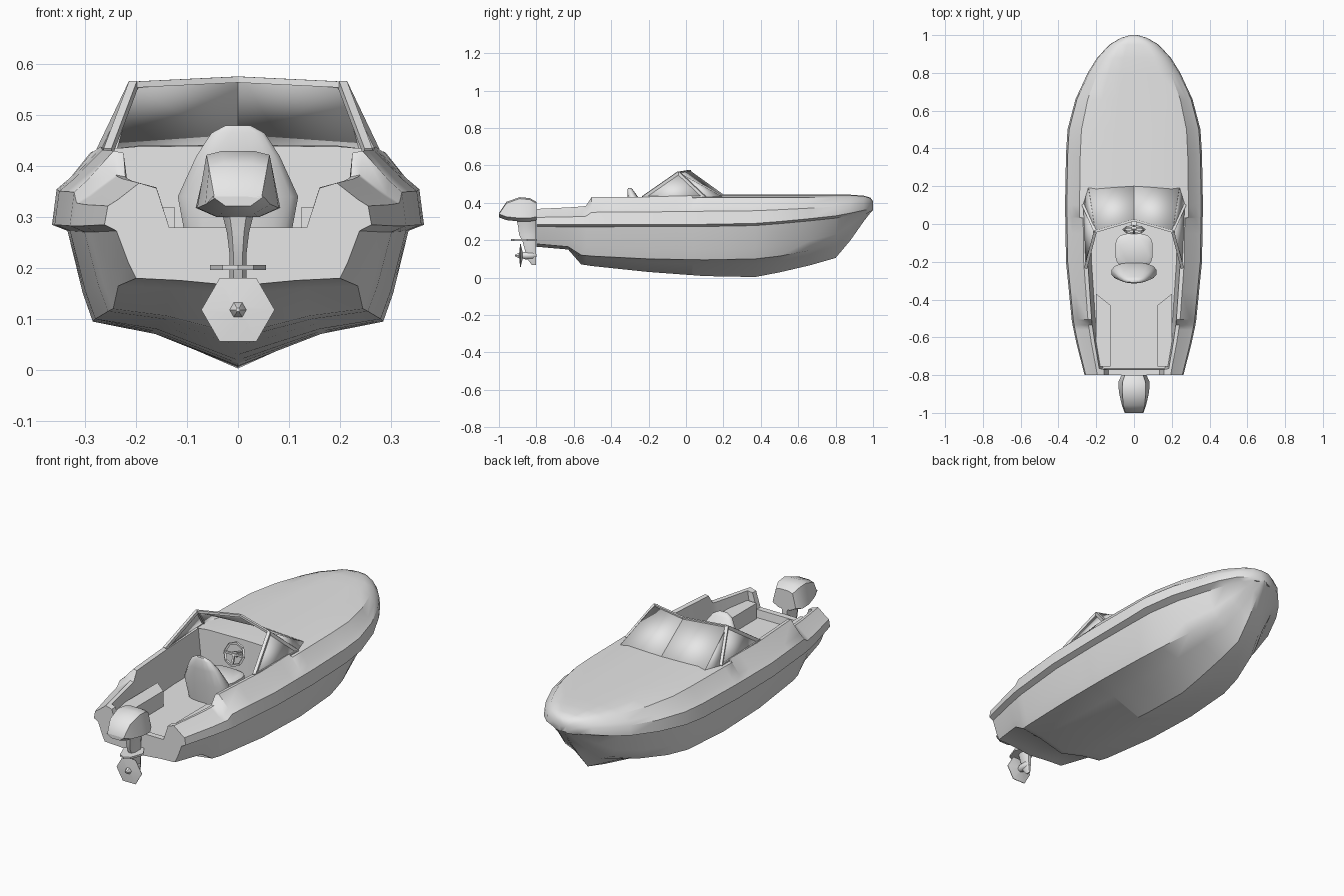
import bpy, bmesh, math
from mathutils import Vector

if "Cube" in bpy.data.objects:
    bpy.data.objects.remove(bpy.data.objects["Cube"])

grey = bpy.data.materials.new("light_grey")
grey.use_nodes = True
grey.diffuse_color = (0.8, 0.8, 0.8, 1)
grey.node_tree.nodes["Principled BSDF"].inputs["Base Color"].default_value = (0.8, 0.8, 0.8, 1)


def finish(name, bm, angle=38):
    bmesh.ops.recalc_face_normals(bm, faces=bm.faces)
    mesh = bpy.data.meshes.new(name)
    bm.to_mesh(mesh)
    bm.free()
    mesh.materials.append(grey)
    mesh.polygons.foreach_set("use_smooth", [True] * len(mesh.polygons))
    mesh.set_sharp_from_angle(angle=math.radians(angle))
    ob = bpy.data.objects.new(name, mesh)
    bpy.context.scene.collection.objects.link(ob)
    return ob


def loft(name, rings, angle=38):
    """Skin closed rings of equal length and cap both ends."""
    bm = bmesh.new()
    loops = [[bm.verts.new(p) for p in ring] for ring in rings]
    n = len(loops[0])
    for a, b in zip(loops, loops[1:]):
        for i in range(n):
            j = (i + 1) % n
            bm.faces.new((a[i], a[j], b[j], b[i]))
    bm.faces.new(loops[0])
    bm.faces.new(loops[-1])
    return finish(name, bm, angle)


def oval(cx, cy, z, rx, ry, n=16, power=1.0):
    """Horizontal ring; power under 1 squares it off."""
    def s(v):
        return math.copysign(abs(v) ** power, v)
    return [(cx + rx * s(math.cos(t)), cy + ry * s(math.sin(t)), z)
            for t in (2 * math.pi * (i + 0.5) / n for i in range(n))]


def disc(y, r, z, n):
    """Upright ring around the y direction."""
    return [(r * math.cos(2 * math.pi * i / n), y, z + r * math.sin(2 * math.pi * i / n))
            for i in range(n)]


def bar(name, a, b, r):
    a, b = Vector(a), Vector(b)
    q = (b - a).to_track_quat('Z', 'Y')
    square = [q @ Vector((x * r, y * r, 0)) for x, y in ((1, 1), (-1, 1), (-1, -1), (1, -1))]
    return loft(name, [[p + c for c in square] for p in (a, b)])


def panel(name, points, thick=0.006):
    bm = bmesh.new()
    bm.faces.new([bm.verts.new(p) for p in points])
    ob = finish(name, bm)
    mod = ob.modifiers.new("thickness", 'SOLIDIFY')
    mod.thickness = thick
    mod.offset = 0
    return ob


# Hull stations: y, rail half width, chine half width, keel z, chine z, rail z, deck z
stations = [
    (-.80, .262, .200, .165, .18, .285, .367),
    (-.63, .305, .235, .15, .165, .283, .375),
    (-.56, .32, .245, .07, .12, .283, .38),
    (-.535, .325, .25, .067, .118, .283, .383),
    (-.505, .33, .255, .062, .115, .283, .43),
    (-.20, .36, .28, .03, .10, .285, .432),
    (.10, .365, .285, .008, .095, .285, .44),
    (.37, .36, .27, .003, .10, .29, .44),
    (.50, .352, .245, .028, .115, .30, .44),
    (.66, .31, .195, .065, .145, .315, .44),
    (.80, .245, .13, .105, .19, .33, .44),
    (.88, .195, .085, .20, .255, .345, .44),
    (.95, .13, .045, .30, .32, .36, .435),
    (.985, .07, .02, .345, .35, .365, .425),
    (1.0, .02, .006, .362, .364, .37, .405),
]


def station(y):
    for a, b in zip(stations, stations[1:]):
        if a[0] <= y <= b[0]:
            t = (y - a[0]) / (b[0] - a[0])
            return [p + (q - p) * t for p, q in zip(a, b)]


def section(y):
    y, w, wc, zk, zc, zr, zd = station(y)
    h = zd - zr
    half = [(0, zk), (wc * .57, zk + (zc - zk) * .72), (wc, zc),
            (wc + (w - wc) * .25, zc + (zr - zc) * .3),
            (wc + (w - wc) * .62, zr - .012), (w, zr),
            (w * .975, zr + h * .45), (w * .9, zr + h * .6)]
    if y > .03:        # closed foredeck
        half += [(w * .79, zd - .012), (w * .55, zd), (w * .28, zd + .001), (0, zd + .003)]
    elif y > -.768:    # open cockpit
        lip = w * .68
        half += [(w * .74, zd), (lip, zd - .004), (lip - .02, .24), (0, .24)]
    else:              # cut-down transom
        half += [(w * .74, zd), (.16, zd - .01), (.135, .28), (0, .28)]
    ring = half + [(-x, z) for x, z in half[-2:0:-1]]
    return [(x, y, z) for x, z in ring]


extra = [-.77, -.765, -.36, -.05, .03, .035, .22]
loft("hull", [section(y) for y in sorted([s[0] for s in stations] + extra)], 40)

# Wraparound windscreen with framed panes
top_mid, base_mid = (0, .02, .57), (0, .205, .437)
for side, s in (("left", 1), ("right", -1)):
    top = (s * .205, -.04, .56)
    base = (s * .24, .19, .432)
    corner = (s * .268, .10, .428)
    tail = (s * .255, -.23, .428)
    panel(side + "_front_pane", [base_mid, base, top, top_mid])
    panel(side + "_corner_pane", [base, corner, top])
    panel(side + "_side_pane", [corner, tail, top])
    bar(side + "_top_frame", top_mid, top, .006)
    bar(side + "_front_pillar", corner, top, .008)
    bar(side + "_rear_pillar", tail, top, .008)
    bar(side + "_sill", corner, tail, .007)

    # Side bench with an angled front end
    plan = [(.125, -.755), (.125, -.43), (.20, -.37), (.20, -.755)]
    loft(side + "_bench", [[(s * x, y, z) for x, y in plan] for z in (.22, .32)])

# Driver seat
loft("seat_cushion", [oval(0, -.14, z, rx, ry, power=.6) for z, rx, ry in
                      ((.235, .085, .08), (.30, .10, .09), (.325, .10, .09), (.337, .08, .07))], 50)
loft("seat_back", [oval(0, y, z, rx, ry, power=.8) for z, y, rx, ry in
                   ((.235, -.245, .10, .045), (.34, -.255, .12, .05), (.42, -.28, .083, .032),
                    (.465, -.297, .053, .017), (.48, -.302, .025, .008))], 60)

# Steering wheel: rim, spokes and column
hub = Vector((0, -.03, .39))
wheel_x, wheel_up = Vector((1, 0, 0)), Vector((0, .35, .94)).normalized()
rim = [hub + .055 * (math.cos(i * math.pi / 4) * wheel_x + math.sin(i * math.pi / 4) * wheel_up)
       for i in range(8)]
for i in range(8):
    bar("wheel_rim", rim[i], rim[(i + 1) % 8], .005)
for i in (0, 4, 6):
    bar("wheel_spoke", hub, rim[i], .005)
bar("steering_column", hub, (0, .05, .36), .012)

# Outboard motor cowl
cowl = []
for y, low, high, zb, zt in ((-.80, .066, .048, .315, .405), (-.835, .083, .06, .308, .425),
                             (-.89, .08, .062, .308, .43), (-.96, .064, .057, .315, .405),
                             (-1.0, .05, .046, .33, .345)):
    cowl.append([(low * .5, y, zb - .008), (low, y, zb + .01), (high, y, zt - .008),
                 (high * .5, y, zt), (-high * .5, y, zt), (-high, y, zt - .008),
                 (-low, y, zb + .01), (-low * .5, y, zb - .008)])
loft("motor_cowl", cowl, 40)

# Motor leg, tapering into the skeg
loft("motor_leg", [oval(0, (a + b) / 2, z, hw, (b - a) / 2, 8, .7) for z, a, b, hw in
                   ((.068, -.825, -.80, .004), (.10, -.85, -.80, .012), (.19, -.875, -.80, .018),
                    (.23, -.895, -.80, .018), (.27, -.90, -.80, .023), (.315, -.91, -.80, .035))], 50)
plan = [(.025, -.80), (.055, -.85), (.03, -.92), (0, -.935), (-.03, -.92), (-.055, -.85), (-.025, -.80)]
loft("cavitation_plate", [[(x, y, z) for x, y in plan] for z in (.196, .206)])
loft("gear_housing", [disc(y, r, .118, 8) for y, r in
                      ((-.80, .008), (-.82, .02), (-.86, .02), (-.88, .014))], 50)

# Six-sided propeller with spinner
loft("propeller", [disc(y, r, .118, 6) for y, r in
                   ((-.872, .012), (-.884, .072), (-.887, .072), (-.892, .012))])
loft("propeller_spinner", [disc(y, r, .118, 6) for y, r in ((-.88, .018), (-.895, .016), (-.915, .004))])
